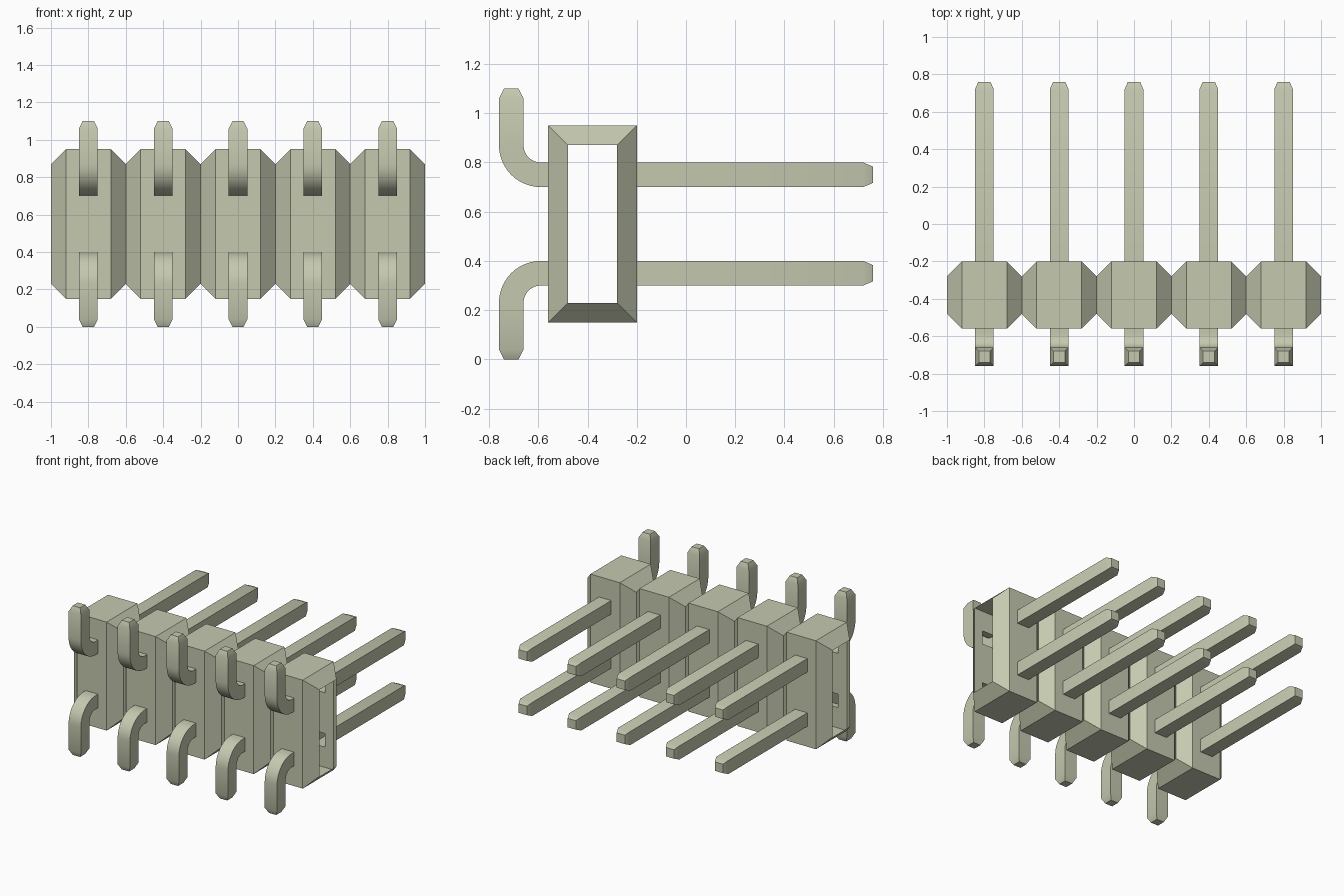
import bpy, bmesh, math
from mathutils import Vector

cube = bpy.data.objects.get("Cube")
if cube:
    bpy.data.objects.remove(cube, do_unlink=True)

PITCH, COUNT, HALF_PIN = 0.4, 5, 0.05
MID_Z = 0.55                       # height of the symmetry plane
ROWS = {"lower": -1, "upper": 1}

# Single olive grey colour
olive = bpy.data.materials.new("olive_grey")
olive.use_nodes = True
COLOUR = (0.56, 0.585, 0.43, 1.0)
olive.diffuse_color = COLOUR
olive.node_tree.nodes["Principled BSDF"].inputs["Base Color"].default_value = COLOUR


def make_object(name, bm, smooth=False):
    bmesh.ops.recalc_face_normals(bm, faces=bm.faces)
    mesh = bpy.data.meshes.new(name)
    bm.to_mesh(mesh)
    bm.free()
    mesh.materials.append(olive)
    obj = bpy.data.objects.new(name, mesh)
    bpy.context.collection.objects.link(obj)
    if smooth:
        bpy.ops.object.select_all(action='DESELECT')
        obj.select_set(True)
        bpy.context.view_layer.objects.active = obj
        bpy.ops.object.shade_smooth_by_angle(angle=math.radians(30))
    return obj


def bridge(bm, rings):
    for a, b in zip(rings, rings[1:]):
        for i in range(4):
            j = (i + 1) % 4
            bm.faces.new((a[i], a[j], b[j], b[i]))


def square_sweep(name, x, side, stations):
    """Square tube along (y, height above middle, direction angle, half size)."""
    bm = bmesh.new()
    rings = []
    for y, h, angle, half in stations:
        ny, nz = -math.sin(angle), math.cos(angle)
        rings.append([bm.verts.new((x + sx * half, y + sn * half * ny,
                                    MID_Z + side * (h + sn * half * nz)))
                      for sx, sn in ((-1, -1), (1, -1), (1, 1), (-1, 1))])
    bridge(bm, rings)
    bm.faces.new(rings[-1])        # blunt tip
    return make_object(name, bm, smooth=True)


# Housing: hollow chamfered segments joined at their necks, open at both ends
bm = bmesh.new()
rings = []
for i in range(COUNT):
    cx = (i - (COUNT - 1) / 2) * PITCH
    for dx, inset in ((-0.2, 0.08), (-0.12, 0), (0.12, 0), (0.2, 0.08)):
        if dx == -0.2 and i > 0:
            continue               # neck shared with the previous segment
        y0, y1, z0, z1 = -0.56 + inset, -0.2 - inset, 0.15 + inset, 0.95 - inset
        rings.append([bm.verts.new((cx + dx, y, z))
                      for y, z in ((y0, z0), (y1, z0), (y1, z1), (y0, z1))])
bridge(bm, rings)


def is_flat_wall(f):
    return abs(f.normal.y) > 0.99


# Square pin holes cut through the front and back walls
bm.normal_update()
cuts = [(Vector((0, 0, z)), Vector((0, 0, 1))) for z in (0.3, 0.4, 0.7, 0.8)]
for i in range(COUNT):
    cx = (i - (COUNT - 1) / 2) * PITCH
    cuts += [(Vector((cx + s * HALF_PIN, 0, 0)), Vector((1, 0, 0))) for s in (-1, 1)]
for co, no in cuts:
    walls = [f for f in bm.faces if is_flat_wall(f)]
    geom = walls + list({e for f in walls for e in f.edges}) + list({v for f in walls for v in f.verts})
    bmesh.ops.bisect_plane(bm, geom=geom, plane_co=co, plane_no=no, dist=1e-5)
    bm.normal_update()
holes = []
for f in bm.faces:
    c = f.calc_center_median()
    off = (c.x + 1.0) % PITCH - PITCH / 2
    if is_flat_wall(f) and abs(off) < HALF_PIN and abs(abs(c.z - MID_Z) - 0.2) < 0.05:
        holes.append(f)
bmesh.ops.delete(bm, geom=holes, context='FACES')
make_object("housing", bm)

# Bent front leg path: out of the wall, round a quarter bend, to a tapered tip
leg = [(-0.56, 0.2, math.pi, HALF_PIN)]
for k in range(13):
    t = math.pi / 2 * k / 12
    leg.append((-0.59 - 0.12 * math.sin(t), 0.32 - 0.12 * math.cos(t),
                math.pi - t, HALF_PIN))
leg += [(-0.71, 0.51, math.pi / 2, HALF_PIN), (-0.71, 0.55, math.pi / 2, 0.03)]

# Straight back post with a tapered tip
post = [(-0.2, 0.2, 0, HALF_PIN), (0.72, 0.2, 0, HALF_PIN), (0.76, 0.2, 0, 0.033)]

for row, side in ROWS.items():
    for i in range(COUNT):
        x = (i - (COUNT - 1) / 2) * PITCH
        square_sweep(f"{row}_bent_leg_{i + 1}", x, side, leg)
        square_sweep(f"{row}_straight_post_{i + 1}", x, side, post)
